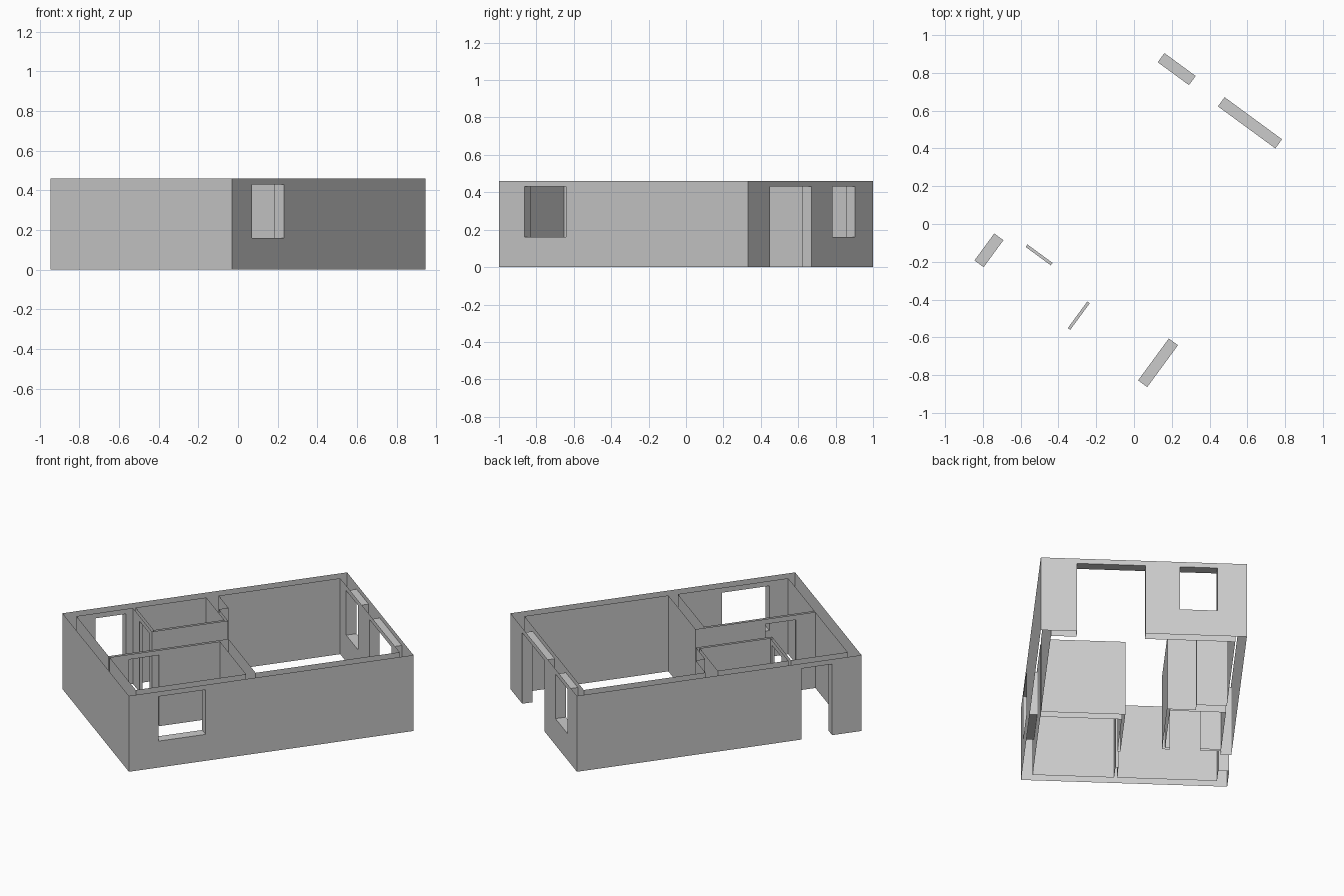
import bpy, bmesh, math
from mathutils import Matrix, Vector

if "Cube" in bpy.data.objects:
    bpy.data.objects.remove(bpy.data.objects["Cube"], do_unlink=True)

# Plan sizes, measured along the building's own axes
TURN = math.radians(53.76)
U, V, H = 0.825, 0.567, 0.46      # half length, half width, wall height
T, P = 0.06, 0.016                # outer wall and partition thickness
HEAD, SILL = 0.43, 0.16           # opening head and window sill

# Each part is a set of plan rectangles: u0, u1, v0, v1
parts = {
    "outer_walls": [(-U, U, -V, T - V), (-U, U, V - T, V),
                    (-U, T - U, T - V, V - T), (U - T, U, T - V, V - T)],
    "thick_inner_wall": [(-0.125, -0.07, T - V, -0.043)],
    "wall_stub": [(0.004, 0.06, 0.34, V - T)],
    "long_partition": [(T - U, -0.125, -0.043 - P, -0.043)],
    "small_room_partitions": [(-0.437, -0.437 + P, 0.183, V - T),
                              (-0.437, 0.004, 0.183, 0.183 + P),
                              (0.004 - P, 0.004, 0.183, V - T)],
}

# Openings: u0, u1, v0, v1, bottom, top
openings = [
    (-0.655, -0.38, -V, T - V, SILL, HEAD),        # side window
    (-0.655, -0.478, V - T, V, 0, HEAD),           # side door
    (U - T, U, 0.2, 0.405, SILL, HEAD),            # end window
    (U - T, U, -0.367, 0.01, 0, HEAD),             # wide end door
    (-0.437, -0.437 + P, 0.226, 0.391, 0, HEAD),   # small room door
    (-0.652, -0.477, -0.043 - P, -0.043, 0, HEAD), # partition door
]

mat = bpy.data.materials.new("wall_grey")
mat.use_nodes = True
grey = (0.6, 0.6, 0.6, 1)
mat.diffuse_color = grey
mat.node_tree.nodes["Principled BSDF"].inputs["Base Color"].default_value = grey

all_walls = [r for rects in parts.values() for r in rects]


def levels(values):
    return sorted({round(v, 4) for v in values})


shapes = all_walls + openings
grid = [levels(c for s in shapes for c in s[0:2]),
        levels(c for s in shapes for c in s[2:4]),
        [0, SILL, HEAD, H]]


def inside(p, box):
    return all(box[2 * i] < p[i] < box[2 * i + 1] for i in range(len(box) // 2))


def solid(p, rects):
    return (0 < p[2] < H and any(inside(p, r) for r in rects)
            and not any(inside(p, o) for o in openings))


def centre(cell):
    """Middle of a grid cell; cells past the grid lie outside everything."""
    return [(g[i] + g[i + 1]) / 2 if 0 <= i < len(g) - 1 else 9
            for g, i in zip(grid, cell)]


def add_side(bm, cell, axis, step):
    a, b = [k for k in range(3) if k != axis]
    corners = []
    for da, db in ((0, 0), (1, 0), (1, 1), (0, 1)):
        idx = list(cell)
        idx[axis] += step > 0
        idx[a] += da
        idx[b] += db
        corners.append(bm.verts.new([grid[k][idx[k]] for k in range(3)]))
    face = bm.faces.new(corners)
    face.normal_update()
    if face.normal[axis] * step < 0:
        face.normal_flip()


def build(name, rects):
    """Hollow wall shell with open top and bottom, lined at the openings."""
    bm = bmesh.new()
    for i in range(len(grid[0]) - 1):
        for j in range(len(grid[1]) - 1):
            for k in range(len(grid[2]) - 1):
                cell = (i, j, k)
                if not solid(centre(cell), rects):
                    continue
                for axis in range(3):
                    for step in (-1, 1):
                        near = list(cell)
                        near[axis] += step
                        if axis == 2 and not 0 <= near[2] < len(grid[2]) - 1:
                            continue
                        if not solid(centre(near), all_walls):
                            add_side(bm, cell, axis, step)
    bmesh.ops.remove_doubles(bm, verts=bm.verts[:], dist=0.0001)
    bmesh.ops.dissolve_limit(bm, angle_limit=0.02, verts=bm.verts[:], edges=bm.edges[:])
    bmesh.ops.rotate(bm, verts=bm.verts[:], cent=Vector((0, 0, 0)),
                     matrix=Matrix.Rotation(TURN, 3, 'Z'))
    mesh = bpy.data.meshes.new(name)
    bm.to_mesh(mesh)
    bm.free()
    mesh.materials.append(mat)
    bpy.context.collection.objects.link(bpy.data.objects.new(name, mesh))


for part, rects in parts.items():
    build(part, rects)
